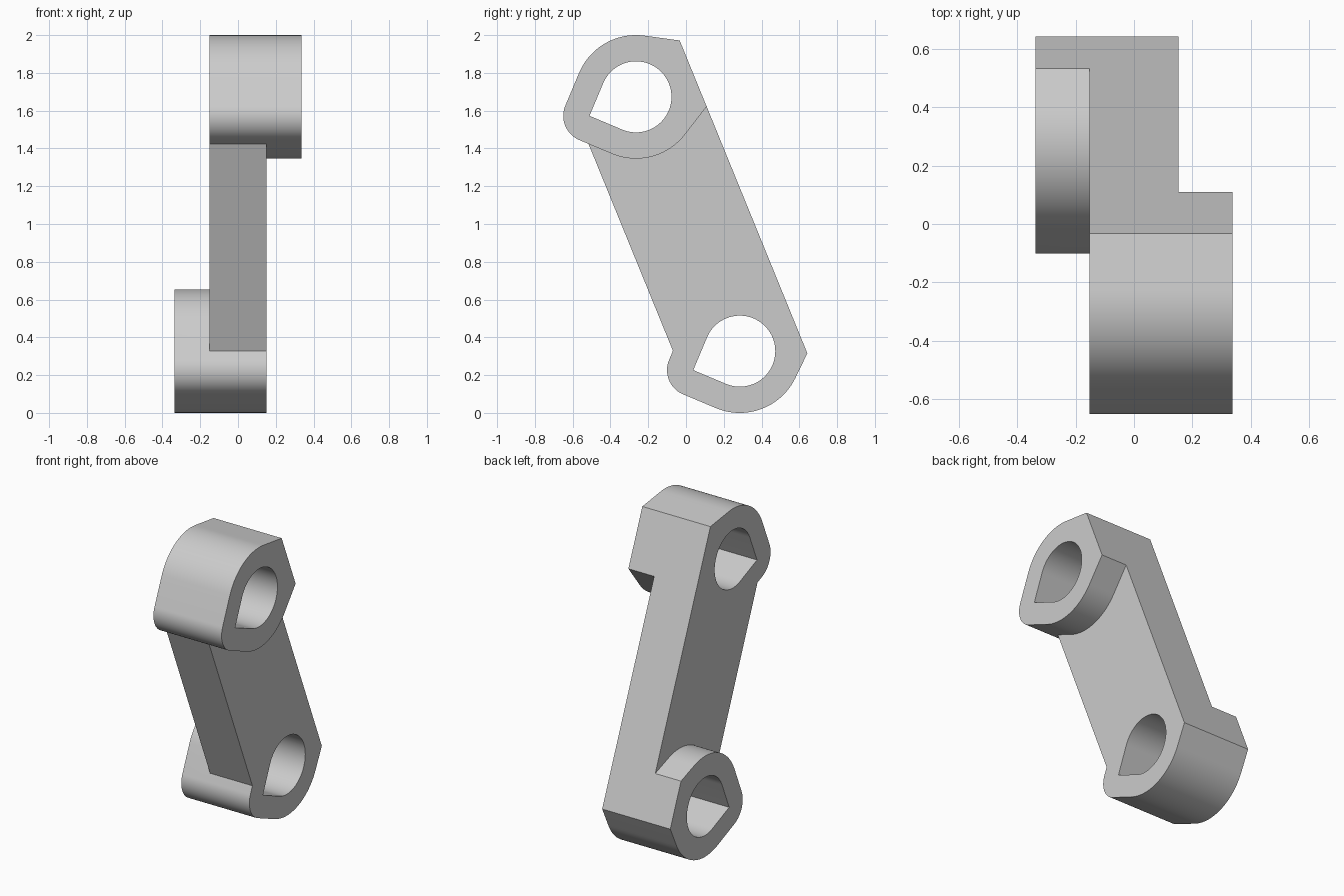
import bpy, bmesh
from math import radians, cos, sin, tan, sqrt

if "Cube" in bpy.data.objects:
    bpy.data.objects.remove(bpy.data.objects["Cube"], do_unlink=True)

HOLE, WALL = 0.188, 0.139          # bore radius and ring wall
R = HOLE + WALL                    # ring radius, also half the arm width
TIP = HOLE * sqrt(2)               # distance of the square bore corner
HALF = 0.727                       # half the distance between the bores
ARM_X, BOSS_X = 0.152, 0.337       # half thickness of arm, reach of bosses

grey = bpy.data.materials.new("light_grey")
grey.use_nodes = True
colour = (0.6, 0.6, 0.6, 1)
grey.diffuse_color = colour
grey.node_tree.nodes["Principled BSDF"].inputs["Base Color"].default_value = colour


def arc(cu, r, start, end, steps):
    angles = [radians(start + (end - start) * i / steps) for i in range(steps + 1)]
    return [(cu + r * cos(a), r * sin(a)) for a in angles]


def prism(name, outline, x0, x1, v0=0):
    """Extrude a (u, v) outline along x."""
    bm = bmesh.new()
    face = bm.faces.new([bm.verts.new((x0, u, v + v0)) for u, v in outline])
    new = bmesh.ops.extrude_face_region(bm, geom=[face])["geom"]
    bmesh.ops.translate(bm, vec=(x1 - x0, 0, 0),
                        verts=[g for g in new if isinstance(g, bmesh.types.BMVert)])
    bmesh.ops.recalc_face_normals(bm, faces=bm.faces)
    mesh = bpy.data.meshes.new(name)
    bm.to_mesh(mesh)
    bm.free()
    mesh.materials.append(grey)
    obj = bpy.data.objects.new(name, mesh)
    bpy.context.collection.objects.link(obj)
    return obj


def combine(body, tool, operation):
    mod = body.modifiers.new(tool.name, "BOOLEAN")
    mod.object, mod.operation, mod.solver = tool, operation, "EXACT"
    bpy.ops.object.modifier_apply(modifier=mod.name)
    bpy.data.objects.remove(tool, do_unlink=True)


def boss_outline(flat):
    """Ring with a rounded nose and a flat back whose corners are tangent to it."""
    corner = R * tan(radians(flat / 2))
    return (arc(0, R, flat, 135, 24) + arc(-TIP, WALL, 135, 225, 24)
            + arc(0, R, 225, 360 - flat, 24) + [(R, -corner), (R, corner)])


# Arm
link = prism("link_arm", [(-R, -HALF), (R, -HALF), (R, HALF), (-R, HALF)], -ARM_X, ARM_X)
bpy.ops.object.select_all(action="DESELECT")
bpy.context.view_layer.objects.active = link
link.select_set(True)

# Bosses, each standing out on its own side of the arm
combine(link, prism("upper_boss", boss_outline(60), -ARM_X, BOSS_X, HALF), "UNION")
combine(link, prism("lower_boss", boss_outline(48), -BOSS_X, ARM_X, -HALF), "UNION")

# Teardrop bores
bore = arc(0, HOLE, -135, 135, 60) + [(-TIP, 0)]
for v in (HALF, -HALF):
    cutter = prism("bore_cutter", bore, -1, 1, v)
    cutter.hide_render = True
    combine(link, cutter, "DIFFERENCE")

# Lean the finished link
link.rotation_euler = (radians(22.2), 0, 0)
link.location = (0, 0.01, 1)
bpy.ops.object.shade_smooth_by_angle(angle=radians(20))
